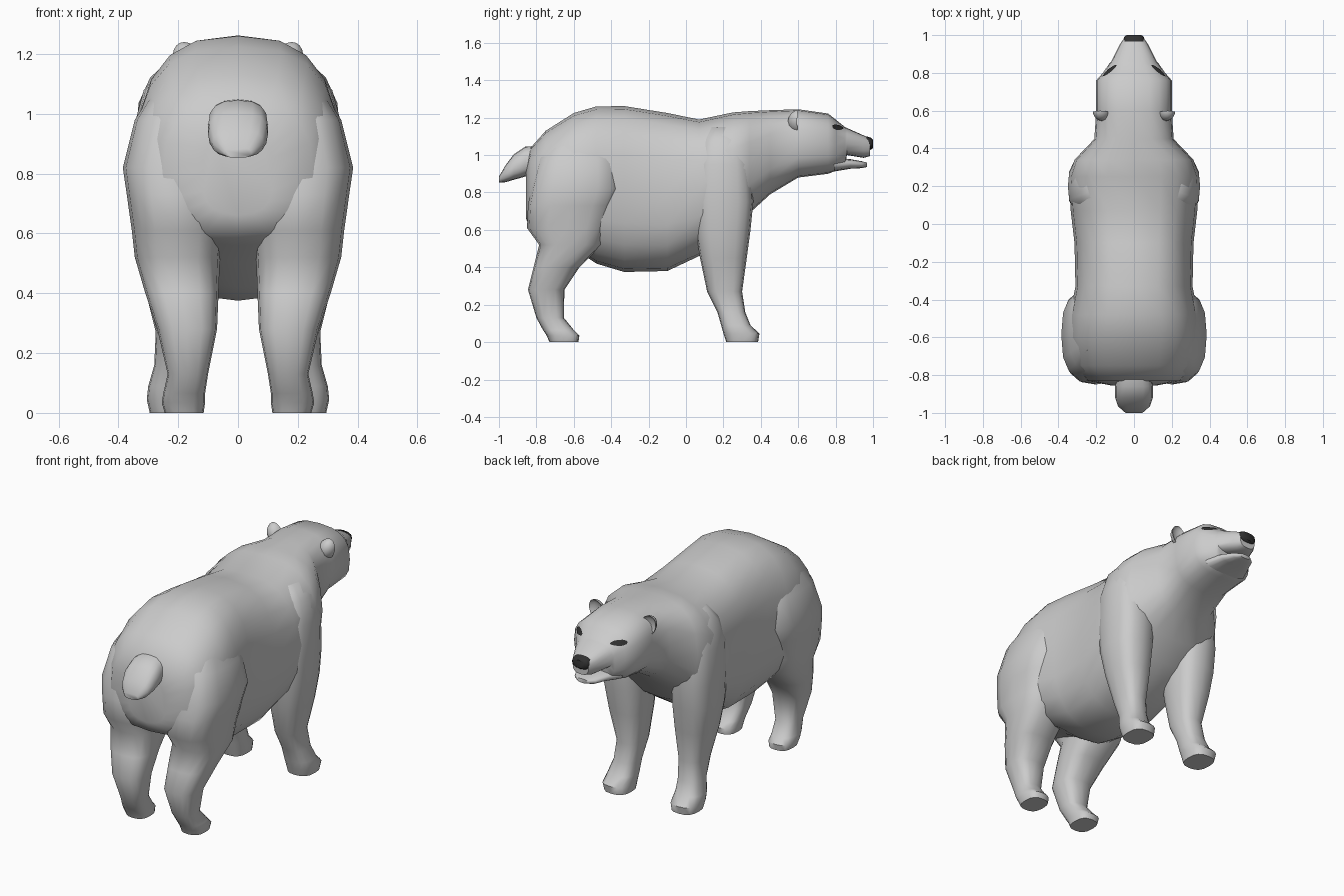
import bpy, bmesh, math
from mathutils import Vector
from mathutils.bvhtree import BVHTree


def material(name, value):
    m = bpy.data.materials.new(name)
    m.diffuse_color = (value, value, value, 1)
    return m


FUR = material("pale_grey_fur", 0.6)
DARK = material("dark_grey", 0.03)


def finish(name, bm, mat, mirror=False):
    bmesh.ops.recalc_face_normals(bm, faces=bm.faces)
    me = bpy.data.meshes.new(name)
    bm.to_mesh(me)
    bm.free()
    me.materials.append(mat)
    ob = bpy.data.objects.new(name, me)
    bpy.context.collection.objects.link(ob)
    bpy.ops.object.select_all(action='DESELECT')
    ob.select_set(True)
    bpy.context.view_layer.objects.active = ob
    bpy.ops.object.shade_smooth_by_angle(angle=math.radians(50))
    if mirror:
        ob.modifiers.new("mirror", 'MIRROR').use_mirror_merge = False
    return ob


def unit_ring(n, e):
    """Points of a rounded square, each axis from -1 to 1."""
    for i in range(n):
        t = 2 * math.pi * i / n
        c, s = math.cos(t), math.sin(t)
        yield (math.copysign(abs(c) ** e, c), math.copysign(abs(s) ** e, s))


def loft(rings):
    bm = bmesh.new()
    vs = [[bm.verts.new(p) for p in r] for r in rings]
    n = len(vs[0])
    for a, b in zip(vs, vs[1:]):
        for i in range(n):
            j = (i + 1) % n
            bm.faces.new((a[i], a[j], b[j], b[i]))
    bm.faces.new(vs[0])
    bm.faces.new(vs[-1])
    return bm


def along_y(sections, n=20, e=0.75):
    """Sections: y, half width, bottom, top, height of widest point."""
    return loft([[(w * c, y, m + s * ((t - m) if s > 0 else (m - b)))
                  for c, s in unit_ring(n, e)] for y, w, b, t, m in sections])


def along_z(sections, n=16, e=0.75):
    """Sections: z, x min, x max, y min, y max."""
    return loft([[((x0 + x1) / 2 + c * (x1 - x0) / 2,
                   (y0 + y1) / 2 + s * (y1 - y0) / 2, z)
                  for c, s in unit_ring(n, e)] for z, x0, x1, y0, y1 in sections])


# Body, neck, head and upper muzzle in one loft
body = along_y([
    (-0.855, 0.12, 0.66, 0.93, 0.80), (-0.83, 0.25, 0.60, 1.04, 0.80),
    (-0.75, 0.32, 0.56, 1.13, 0.80), (-0.60, 0.345, 0.50, 1.225, 0.82),
    (-0.48, 0.34, 0.42, 1.26, 0.82), (-0.33, 0.31, 0.375, 1.262, 0.82),
    (-0.10, 0.315, 0.38, 1.225, 0.80), (0.07, 0.335, 0.46, 1.19, 0.82),
    (0.25, 0.345, 0.58, 1.228, 0.90), (0.34, 0.315, 0.69, 1.235, 0.95),
    (0.45, 0.21, 0.79, 1.24, 1.02), (0.60, 0.20, 0.88, 1.245, 1.06),
    (0.76, 0.20, 0.90, 1.222, 1.06), (0.80, 0.165, 0.915, 1.19, 1.05),
    (0.85, 0.13, 0.93, 1.15, 1.04), (0.86, 0.12, 1.0, 1.145, 1.06),
    (0.95, 0.075, 0.985, 1.105, 1.05), (0.985, 0.052, 0.995, 1.088, 1.045)])
surface = BVHTree.FromBMesh(body)

# Eyes: thin almond plates laid on the head surface
centre = Vector((0.122, 0.805, 1.145))
along = Vector((0.72, -0.69, 0.0))
eye = bmesh.new()


def on_head(a, b):
    loc, nor, _, _ = surface.find_nearest(centre + along * a + Vector((0, 0, b)))
    out = Vector((0.6, 0.6, 0.3)).normalized()
    return eye.verts.new(loc + out * 0.006)


hub = on_head(0, 0)
rim = [on_head(0.048 * math.cos(k * math.pi / 6), 0.019 * math.sin(k * math.pi / 6))
       for k in range(12)]
for k in range(12):
    eye.faces.new((hub, rim[k], rim[(k + 1) % 12]))
finish("eyes", eye, DARK, mirror=True)
finish("body_and_head", body, FUR)

# Lower jaw, leaving the mouth slightly open
finish("lower_jaw", along_y([
    (0.79, 0.14, 0.912, 0.985, 0.95), (0.88, 0.10, 0.927, 0.978, 0.955),
    (0.94, 0.07, 0.93, 0.967, 0.95), (0.967, 0.035, 0.936, 0.96, 0.95)], 16), FUR)

# Nose
finish("nose", along_y([
    (0.965, 0.055, 1.035, 1.101, 1.065), (0.988, 0.054, 1.028, 1.093, 1.06),
    (1.0, 0.04, 1.037, 1.083, 1.06)], 12), DARK)

# Tail
finish("tail", along_y([
    (-0.78, 0.09, 0.90, 1.05, 0.97), (-0.86, 0.10, 0.885, 1.045, 0.96),
    (-0.92, 0.10, 0.868, 1.005, 0.93), (-0.965, 0.085, 0.855, 0.945, 0.90),
    (-1.0, 0.045, 0.852, 0.885, 0.87)], 16), FUR)

# Ears: flattened spheres with the front half folded in to make a cup
ear = bmesh.new()
bmesh.ops.create_uvsphere(ear, u_segments=14, v_segments=10, radius=1)
for v in ear.verts:
    x, y, z = v.co
    y = y if y <= 0 else -0.45 * y
    v.co = (0.168 + 0.05 * x + 0.012 * z, 0.60 + 0.055 * y, 1.178 + 0.062 * z)
finish("ears", ear, FUR, mirror=True)

# Hind legs with haunches
finish("hind_legs", along_z([
    (0.0, 0.115, 0.245, -0.73, -0.575), (0.035, 0.11, 0.255, -0.745, -0.57),
    (0.065, 0.11, 0.25, -0.765, -0.60), (0.13, 0.10, 0.235, -0.80, -0.653),
    (0.28, 0.07, 0.27, -0.845, -0.65), (0.40, 0.065, 0.31, -0.815, -0.57),
    (0.52, 0.06, 0.345, -0.785, -0.45), (0.61, 0.05, 0.355, -0.85, -0.42),
    (0.73, 0.05, 0.372, -0.845, -0.38), (0.82, 0.05, 0.385, -0.83, -0.345),
    (0.98, 0.05, 0.345, -0.79, -0.36), (1.10, 0.08, 0.27, -0.70, -0.42)]),
    FUR, mirror=True)

# Front legs with shoulders
finish("front_legs", along_z([
    (0.0, 0.145, 0.295, 0.215, 0.385), (0.045, 0.14, 0.305, 0.20, 0.393),
    (0.09, 0.14, 0.30, 0.188, 0.345), (0.16, 0.14, 0.28, 0.168, 0.317),
    (0.27, 0.13, 0.275, 0.113, 0.30), (0.45, 0.11, 0.32, 0.075, 0.325),
    (0.60, 0.10, 0.345, 0.05, 0.345), (0.75, 0.10, 0.35, 0.04, 0.36),
    (0.95, 0.10, 0.35, 0.05, 0.35), (1.08, 0.10, 0.315, 0.08, 0.33),
    (1.15, 0.10, 0.25, 0.12, 0.30)]), FUR, mirror=True)
